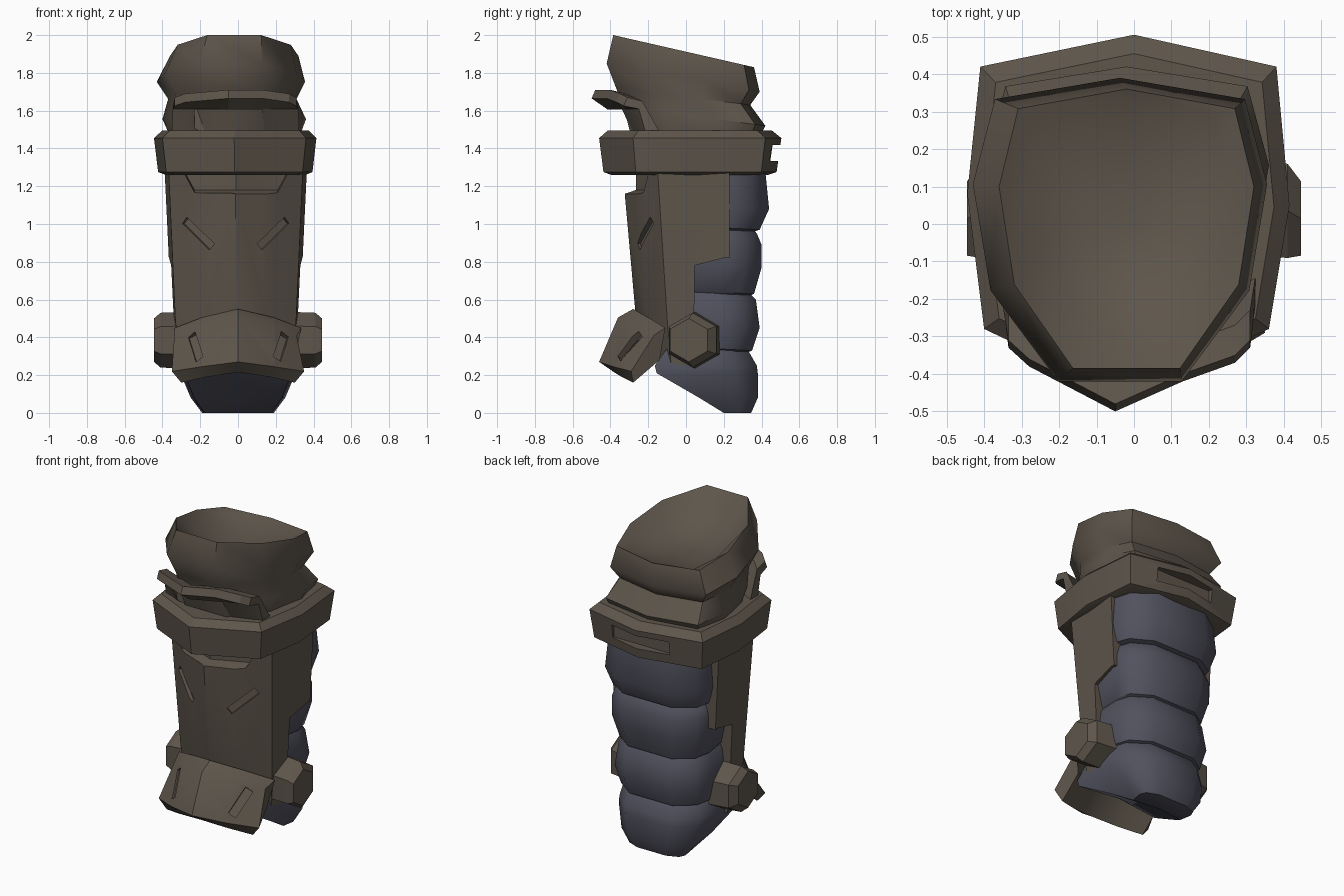
import bpy, bmesh, math
from mathutils import Vector

if "Cube" in bpy.data.objects:
    bpy.data.objects.remove(bpy.data.objects["Cube"])


def material(name, rgb):
    m = bpy.data.materials.new(name)
    m.diffuse_color = (*rgb, 1)
    m.use_nodes = True
    m.node_tree.nodes["Principled BSDF"].inputs["Base Color"].default_value = m.diffuse_color
    return m


BROWN = material("brown plate", (0.112, 0.092, 0.071))
BLUE = material("slate padding", (0.082, 0.083, 0.112))


def select(ob):
    bpy.ops.object.select_all(action='DESELECT')
    bpy.context.view_layer.objects.active = ob
    ob.select_set(True)


def smooth(ob, angle):
    select(ob)
    bpy.ops.object.shade_smooth_by_angle(angle=math.radians(angle))


def loft(name, rings, mat):
    """Closed skin through rings of equal point count, capped at both ends."""
    bm = bmesh.new()
    rows = [[bm.verts.new(p) for p in r] for r in rings]
    n = len(rows[0])
    for a, b in zip(rows, rows[1:]):
        for i in range(n):
            j = (i + 1) % n
            bm.faces.new((a[i], a[j], b[j], b[i]))
    bm.faces.new(rows[0][::-1])
    bm.faces.new(rows[-1])
    bmesh.ops.recalc_face_normals(bm, faces=bm.faces)
    me = bpy.data.meshes.new(name)
    bm.to_mesh(me)
    bm.free()
    ob = bpy.data.objects.new(name, me)
    bpy.context.collection.objects.link(ob)
    me.materials.append(mat)
    return ob


def cut(target, cutter):
    mod = target.modifiers.new("cut", 'BOOLEAN')
    mod.operation = 'DIFFERENCE'
    mod.solver = 'EXACT'
    mod.object = cutter
    select(target)
    bpy.ops.object.modifier_apply(modifier=mod.name)
    bpy.data.objects.remove(cutter)


def slot(target, p0, p1, width, depth, normal):
    """Cut a straight groove from p0 to p1 into the target."""
    p0, p1, n = Vector(p0), Vector(p1), Vector(normal)
    u = (p1 - p0).normalized()
    n = (n - u * n.dot(u)).normalized()
    v = n.cross(u)
    ends = []
    for d in (-depth, 0.12):
        ends.append([p + n * d + v * w for p, w in
                     ((p0, -width / 2), (p1, -width / 2), (p1, width / 2), (p0, width / 2))])
    cut(target, loft("groove_cutter", ends, target.data.materials[0]))


def mirrored(half):
    """Complete a half outline (+x side, back to front) across x = 0."""
    return half + [(-x, y) for x, y in reversed(half) if abs(x) > 1e-4]


# gathered cloth sleeve with tilted folds and a dished top
OUTLINE = [(0, 1), (.85, .86), (1, .3), (.88, -.4), (.42, -1),
           (-.42, -1), (-.88, -.4), (-1, .3), (-.85, .86)]


def sleeve_ring(x0, x1, y0, y1, zf, zb):
    ring = []
    for u, v in OUTLINE:
        t = (v + 1) / 2
        ring.append(((x0 + x1) / 2 + u * (x1 - x0) / 2, y0 + (y1 - y0) * t, zf + (zb - zf) * t))
    return ring


sleeve = loft("sleeve", [
    sleeve_ring(-.34, .31, -.28, .37, 1.42, 1.42),
    sleeve_ring(-.40, .36, -.33, .42, 1.62, 1.52),
    sleeve_ring(-.37, .31, -.37, .34, 1.72, 1.63),
    sleeve_ring(-.43, .355, -.42, .39, 1.85, 1.70),
    sleeve_ring(-.36, .32, -.385, .36, 2.0, 1.83),
    sleeve_ring(-.29, .25, -.25, .33, 1.86, 1.82),
    sleeve_ring(-.16, .13, -.10, .20, 1.79, 1.79),
    sleeve_ring(-.06, .04, 0, .10, 1.78, 1.78)], BROWN)
smooth(sleeve, 50)

# heavy collar band with a slot across the back ridge
BAND = [(0, .505), (.38, .42), (.415, .05), (.36, -.28), (-.02, -.46),
        (-.40, -.28), (-.445, .08), (-.41, .42)]
collar = loft("collar", [[(x * s, y * s, z) for x, y in BAND] for z, s in
                         ((1.26, .86), (1.275, .95), (1.455, 1), (1.495, .9))], BROWN)
slot(collar, (-.2, .47, 1.375), (.2, .47, 1.375), .085, .04, (0, 1, 0))
smooth(collar, 25)

# raised front lip above the collar with a window
lip = loft("front_lip", [
    [(x * 1.05, y + .15 * k, 1.47), (x * 1.03, y + .08, 1.61), (x, y, z - .045), (x, y + .02, z),
     (x, y + .10, z - .02), (x * 1.05, y + .2 + .1 * (k - .8), 1.47)]
    for x, y, z, k in ((-.335, -.33, 1.67, .8), (-.28, -.38, 1.69, 1), (-.05, -.50, 1.71, 1.15),
                       (.13, -.42, 1.71, 1), (.27, -.37, 1.69, 1), (.31, -.33, 1.67, .8))], BROWN)
slot(lip, (-.23, -.33, 1.54), (.13, -.33, 1.54), .13, .05, (0, -1, 0))
smooth(lip, 25)


# shin plate: ridged front, stepped rear edge flaring out, hem rising to the front
def shin_ring(z, hw, front, corner, slope=0):
    half = [(hw * 1.06, .23), (hw, corner), (hw * .5, front * .62 + corner * .38), (0, front)]
    return [(x - .012, y, z - slope * y) for x, y in mirrored(half)]


shin = loft("shin_plate", [
    shin_ring(.23, .30, -.20, -.08, .45), shin_ring(.5, .32, -.265, -.10),
    shin_ring(1.28, .355, -.335, -.15)], BROWN)
cut(shin, loft("step_cutter", [[(x, y, z) for y, z in
               ((.04, 0), (.5, 0), (.5, .82), (.2, .82), (.045, .78))] for x in (-.6, .6)], BROWN))
cut(shin, loft("notch_cutter", [[(x, y, z) for y, z in
               ((-.5, zb - .06), (yb, zb + .02), (yb, 1.35), (-.5, 1.35))]
               for x, yb, zb in ((-.29, -.15, 1.27), (-.23, -.17, 1.16), (-.01, -.265, 1.16),
                                 (.21, -.17, 1.16), (.27, -.15, 1.27))], BROWN))
for s in (-1, 1):
    slot(shin, (s * .13 - .012, -.258, .88), (s * .27 - .012, -.18, 1.02), .045, .025, (s * .45, -1, 0))
smooth(shin, 40)

# ankle guard, bent around the front
guard = loft("ankle_guard", [
    [(s * a, ya, za), (s * b, yb, zb), (s * c, yc, zc), (s * d, yd, zd), (s * d, yd + .14, zd + .12)]
    for s, a, ya, za, b, yb, zb, c, yc, zc, d, yd, zd in (
        (-1, .335, -.11, .45, .31, -.17, .41, .35, -.29, .22, .30, -.28, .16),
        (-1, .19, -.20, .505, .18, -.28, .47, .19, -.385, .245, .17, -.34, .19),
        (1, 0, -.28, .55, 0, -.36, .505, 0, -.46, .27, 0, -.38, .215),
        (1, .19, -.20, .505, .18, -.28, .47, .19, -.385, .245, .17, -.34, .19),
        (1, .335, -.11, .45, .31, -.17, .41, .35, -.29, .22, .30, -.28, .16))], BROWN)
for s in (-1, 1):
    slot(guard, (s * .21, -.36, .29), (s * .25, -.245, .42), .05, .03, (s * .5, -.9, .45))
smooth(guard, 38)

# hexagonal ankle bolts
for s, side in ((-1, "left"), (1, "right")):
    rings = []
    for x, y, r in ((.27, .05, .15), (.41, .035, .145), (.445, .015, .115)):
        rings.append([(s * x, y + r * math.sin(k * math.pi / 3), .385 + r * math.cos(k * math.pi / 3))
                      for k in range(6)])
    smooth(loft(side + "_ankle_bolt", rings, BROWN), 20)


# ribbed padding down the back of the leg
def pad_ring(z, hw, yf, yb, hollow=0):
    d = yb - yf
    half = [(hw * .52, yb), (hw * .91, yb - .2 * d), (hw, yb - .45 * d), (hw * .93, yf), (0, yf + hollow)]
    return [(x, y, z + .05 * (yb - y) * (z > .3)) for x, y in mirrored(half)]


PADS = {
    "upper_pad": ((1.28, .335, 0, .42), (1.08, .35, 0, .44), (.97, .325, 0, .39), (.95, .27, 0, .33)),
    "middle_pad": ((.99, .27, 0, .34), (.95, .31, -.02, .375), (.89, .325, -.02, .40),
                   (.77, .325, -.02, .40), (.63, .29, -.02, .36), (.61, .26, 0, .31)),
    "lower_pad": ((.65, .26, -.04, .32), (.60, .295, -.05, .37), (.45, .315, -.05, .39),
                  (.33, .29, -.05, .35), (.31, .25, -.04, .30)),
    "heel_pad": ((.36, .26, -.06, .30), (.32, .29, -.10, .335), (.25, .305, -.165, .375),
                 (.21, .305, -.155, .38, .04), (.08, .25, .07, .38, .08), (.0, .19, .2, .345, .02)),
}
for name, rows in PADS.items():
    smooth(loft(name, [pad_ring(*r) for r in rows], BLUE), 42)
